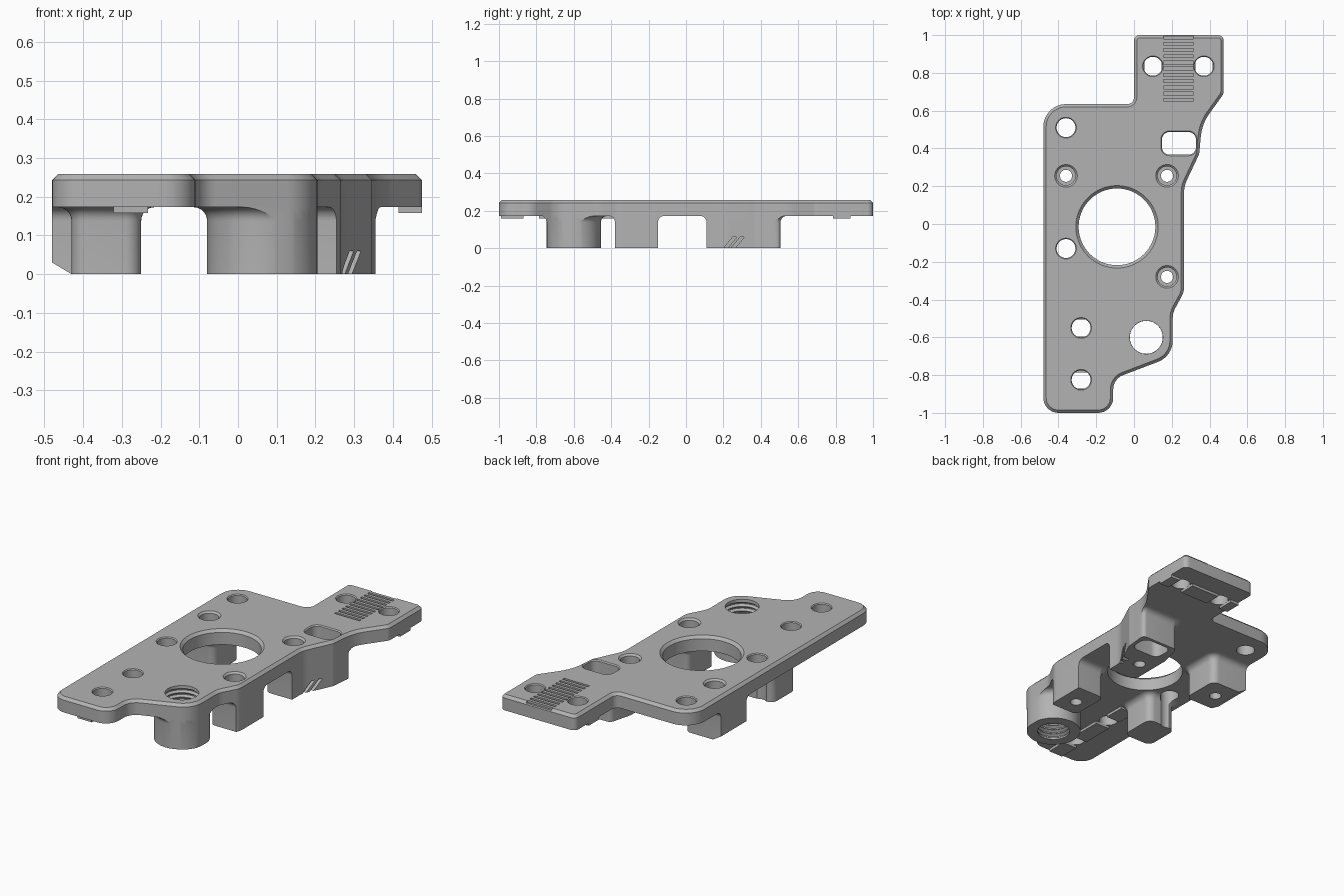
import bpy, bmesh
from math import sin, cos, pi, tan, radians
from mathutils import Vector

if "Cube" in bpy.data.objects:
    bpy.data.objects.remove(bpy.data.objects["Cube"])

grey = bpy.data.materials.new("plain grey")
grey.use_nodes = True
COLOUR = (0.45, 0.45, 0.45, 1)
grey.diffuse_color = COLOUR
grey.node_tree.nodes["Principled BSDF"].inputs["Base Color"].default_value = COLOUR

UNDER, TOP, EDGE = 0.173, 0.258, 0.015


def rounded(corners, steps=8):
    """Counter-clockwise polygon with filleted corners given as (x, y, radius)."""
    out = []
    for i, (x, y, r) in enumerate(corners):
        p = Vector((x, y))
        a = (Vector(corners[i - 1][:2]) - p).normalized()
        b = (Vector(corners[(i + 1) % len(corners)][:2]) - p).normalized()
        half = a.angle(b) / 2
        centre = p + (a + b).normalized() * (r / sin(half))
        start = p + a * (r / tan(half)) - centre
        end = p + b * (r / tan(half)) - centre
        sweep = start.angle_signed(end)
        for k in range(steps + 1):
            t = -sweep * k / steps
            c, s = cos(t), sin(t)
            out.append(centre + Vector((start.x * c - start.y * s, start.x * s + start.y * c)))
    return out


def offset(pts, d):
    """Move a counter-clockwise polygon outward by d."""
    out = []
    for i, p in enumerate(pts):
        a = (p - pts[i - 1]).normalized()
        b = (pts[(i + 1) % len(pts)] - p).normalized()
        n = (Vector((a.y, -a.x)) + Vector((b.y, -b.x))).normalized()
        out.append(p + n * d)
    return out


def circle(x, y, r, n=40):
    return [Vector((x + r * cos(2 * pi * k / n), y + r * sin(2 * pi * k / n))) for k in range(n)]


def rect(x0, x1, y0, y1):
    return [Vector(c) for c in ((x0, y0), (x1, y0), (x1, y1), (x0, y1))]


def loft(bm, rings):
    """Closed solid through (polygon, height) rings."""
    loops = [[bm.verts.new((p.x, p.y, z)) for p in pts] for pts, z in rings]
    n = len(loops[0])
    for lo, hi in zip(loops, loops[1:]):
        for k in range(n):
            bm.faces.new((lo[k], lo[(k + 1) % n], hi[(k + 1) % n], hi[k]))
    bm.faces.new(loops[0][::-1])
    bm.faces.new(loops[-1])


def make(name, solids):
    bm = bmesh.new()
    for rings in solids:
        loft(bm, rings)
    bmesh.ops.recalc_face_normals(bm, faces=bm.faces)
    mesh = bpy.data.meshes.new(name)
    bm.to_mesh(mesh)
    bm.free()
    mesh.materials.append(grey)
    ob = bpy.data.objects.new(name, mesh)
    bpy.context.collection.objects.link(ob)
    return ob


def activate(ob):
    bpy.ops.object.select_all(action='DESELECT')
    bpy.context.view_layer.objects.active = ob
    ob.select_set(True)


def cut(ob, tool, operation='DIFFERENCE'):
    mod = ob.modifiers.new("cut", 'BOOLEAN')
    mod.operation, mod.object, mod.solver = operation, tool, 'EXACT'
    activate(ob)
    bpy.ops.object.modifier_apply(modifier=mod.name)


# Plate with a chamfered upper edge
outline = rounded([
    (0, 1, .03), (0, .635, .035), (-.48, .635, .12), (-.48, -1, .08), (-.11, -1, .08),
    (-.11, -.82, .08), (.205, -.70, .12), (.205, -.47, .12), (.265, -.36, .1),
    (.265, .2, .15), (.345, .37, .04), (.36, .53, .25), (.475, .69, .05), (.475, 1, .03)])
plate = make("plate", [[(outline, UNDER), (outline, TOP - EDGE), (offset(outline, -EDGE), TOP)]])


# Legs flare into the underside of the plate
def leg(name, pts, flare=0.035):
    rings = [(pts, 0)]
    for k in range(7):
        a = pi / 2 * k / 6
        rings.append((offset(pts, flare * (1 - cos(a))), UNDER - flare + flare * sin(a)))
    return make(name, [rings])


def box_corners(x0, x1, y0, y1, r):
    return rounded([(x0, y0, r), (x1, y0, r), (x1, y1, r), (x0, y1, r)])


legs = [
    leg("threaded_boss", circle(.065, -.6, .145, 64)),
    leg("front_left_leg", box_corners(.09, .4, -.38, -.15, .03)),
    leg("slotted_back_leg", rounded([(.09, .11, .04), (.355, .11, .02), (.355, .505, .02),
                                     (.125, .505, .03), (.09, .37, .04)])),
    leg("back_right_leg", box_corners(-.6, -.25, .14, .37, .04)),
    leg("front_right_leg", box_corners(-.43, -.25, -.38, -.17, .04)),
]

# Cutters: plain holes, stepped holes, bore, window
LOW, HIGH = -.05, .3


def hole(x, y, r, bevel=.01):
    return [(circle(x, y, r), LOW), (circle(x, y, r), TOP - bevel),
            (circle(x, y, r + bevel), TOP), (circle(x, y, r + bevel), HIGH)]


def stepped(x, y):
    return [(circle(x, y, .032), LOW), (circle(x, y, .032), .1),
            (circle(x, y, .05), .1001)] + hole(x, y, .05)[1:]


cutters = [hole(x, y, .05, .005) for x, y in (
    (-.36, .51), (-.36, -.13), (-.28, -.55), (-.28, -.825), (.1, .835), (.37, .835))]
cutters += [stepped(x, y) for x, y in ((-.36, .255), (.175, .255), (.175, -.28))]
cutters.append([(circle(-.09, -.015, r, 96), z) for r, z in (
    (.203, LOW), (.203, TOP - .015), (.218, TOP), (.218, HIGH))])

# Threaded bore
thread = [(circle(.065, -.6, .087, 48), LOW)]
for k in range(9):
    z = .01 + k * .026
    thread += [(circle(.065, -.6, r, 48), z + dz) for r, dz in ((.087, 0), (.1, .009), (.1, .014), (.087, .023))]
thread.append((circle(.065, -.6, .09, 48), HIGH))
cutters.append(thread)

# Window slot
window = box_corners(.148, .328, .367, .487, .04)
wide = offset(window, .006)
cutters.append([(window, LOW), (window, TOP - .006), (wide, TOP), (wide, HIGH)])

# Grip grooves on the tab
for k in range(11):
    y = .65 + k * .033
    cutters.append([(rect(.155, .315, y, y + .015), TOP - .012), (rect(.155, .315, y, y + .015), HIGH)])

# Slanted nicks in the slotted leg
for y in (.2, .24):
    cutters.append([(rect(.255, .42, y - .008, y + .014), -.01), (rect(.255, .42, y + .05, y + .072), .06)])

# Sloped foot on the back right leg
cutters.append([(rect(-.6, -.413, .1, .41), -.01), (rect(-.6, -.48, .1, .41), .03)])

# Low rails under the plate, interrupted at the holes
rails = []
for y0, y1 in ((-.99, -.87), (-.785, -.595), (-.505, -.385)):
    rails.append([(rect(-.322, -.232, y0, y1), .158), (rect(-.322, -.232, y0, y1), UNDER)])
for x0, x1 in ((0, .055), (.145, .325), (.415, .475)):
    rails.append([(rect(x0, x1, .785, .88), .158), (rect(x0, x1, .785, .88), UNDER)])
rail_strips = make("rail_strips", rails)

# Trim the legs to the plate outline, then cut everything
trim = make("trim_helper", [[(outline, -.1), (outline, .4)]])
holes = make("hole_helper", cutters)
for ob in legs:
    cut(ob, trim, 'INTERSECT')
for ob in legs + [plate]:
    cut(ob, holes)
    activate(ob)
    bpy.ops.object.shade_smooth_by_angle(angle=radians(25))
for helper in (trim, holes):
    bpy.data.objects.remove(helper)
